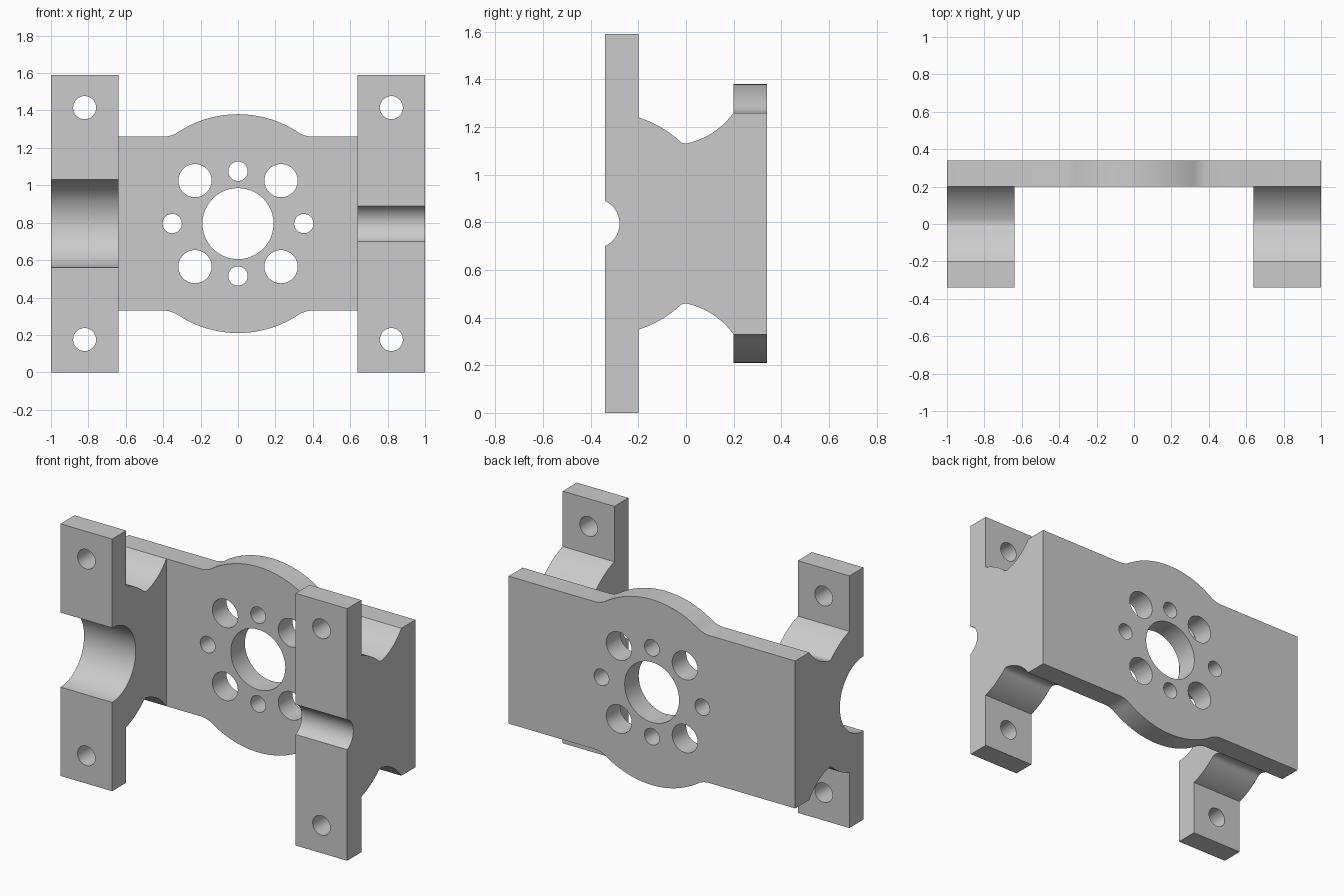
import bpy, bmesh, math
from mathutils import Vector

if "Cube" in bpy.data.objects:
    bpy.data.objects.remove(bpy.data.objects["Cube"])

ZC = 0.795          # height of the horizontal mirror plane
grey = bpy.data.materials.new("plain_grey")
grey.diffuse_color = (0.6, 0.6, 0.6, 1)
grey.use_nodes = True
grey.node_tree.nodes["Principled BSDF"].inputs["Base Color"].default_value = grey.diffuse_color


def arc(cu, cv, r, a0, a1, n):
    """Points on a circle, angles in degrees."""
    return [(cu + r * math.cos(math.radians(a0 + (a1 - a0) * i / n)),
             cv + r * math.sin(math.radians(a0 + (a1 - a0) * i / n)))
            for i in range(n + 1)]


def bow(p, q, sag, n):
    """Shallow curve from p to q, bulging sideways by sag."""
    p, q = Vector(p), Vector(q)
    d = q - p
    side = Vector((d.y, -d.x)).normalized()
    return [tuple(p + d * t + side * sag * 4 * t * (1 - t))
            for t in (i / n for i in range(n + 1))]


def extrude(name, points, axis, start, end):
    """Extrude an outline along x (points are y, z) or y (points are x, z)."""
    bm = bmesh.new()
    place = (lambda u, v: (start, u, v)) if axis == 'x' else (lambda u, v: (u, start, v))
    face = bm.faces.new([bm.verts.new(place(u, v)) for u, v in points])
    res = bmesh.ops.extrude_face_region(bm, geom=[face])
    move = (end - start, 0, 0) if axis == 'x' else (0, end - start, 0)
    bmesh.ops.translate(bm, vec=move,
                        verts=[g for g in res['geom'] if isinstance(g, bmesh.types.BMVert)])
    bmesh.ops.recalc_face_normals(bm, faces=bm.faces)
    mesh = bpy.data.meshes.new(name)
    bm.to_mesh(mesh)
    bm.free()
    mesh.materials.append(grey)
    obj = bpy.data.objects.new(name, mesh)
    bpy.context.collection.objects.link(obj)
    return obj


def drill(obj, holes, y0, y1):
    """Cut round holes (x, z, radius, sides) through obj along y."""
    bpy.context.view_layer.objects.active = obj
    for x, z, r, n in holes:
        cutter = extrude("cutter", arc(x, z, r, 0, 360, n)[:-1], 'y', y0, y1)
        cutter.hide_render = True
        mod = obj.modifiers.new("hole", 'BOOLEAN')
        mod.operation, mod.solver, mod.object = 'DIFFERENCE', 'EXACT', cutter
        bpy.ops.object.modifier_apply(modifier=mod.name)
        bpy.data.objects.remove(cutter)


def finish(obj):
    bpy.ops.object.select_all(action='DESELECT')
    obj.select_set(True)
    bpy.context.view_layer.objects.active = obj
    bpy.ops.object.shade_smooth_by_angle(angle=math.radians(30))


def flip(points):
    """Mirror an outline half about the middle height, reversing its order."""
    return [(u, 2 * ZC - v) for u, v in reversed(points)]


# Back plate with rounded bulges above and below
R, H = 0.585, 0.465
a = math.degrees(math.asin((H + 0.015) / R))
bulge = [(1, ZC + H), (0.39, ZC + H), (0.365, ZC + H + 0.004)]
bulge += arc(0, ZC, R, a, 180 - a, 32)
bulge += [(-0.365, ZC + H + 0.004), (-0.39, ZC + H), (-1, ZC + H)]
plate = extrude("back_plate", bulge + flip(bulge), 'y', 0.2, 0.34)

# Centre bore, four large diagonal holes, four small holes on the axes
holes = [(0, ZC, 0.19, 48)]
holes += [(sx * 0.23, ZC + sz * 0.23, 0.089, 28) for sx in (-1, 1) for sz in (-1, 1)]
holes += [(s * 0.352, ZC, 0.052, 18) for s in (-1, 1)]
holes += [(0, ZC + s * 0.28, 0.052, 18) for s in (-1, 1)]
drill(plate, holes, 0.1, 0.44)
finish(plate)

# Side brackets: tall front flange, curved web, bearing groove at the front
for name, x0, x1, gy, gr in (("left_bracket", -1, -0.64, -0.34, 0.235),
                             ("right_bracket", 0.64, 1, -0.383, 0.104)):
    half = math.degrees(math.acos((-0.34 - gy) / gr))
    upper = bow((0.2, ZC + H), (0.0, 1.13), -0.022, 10)
    ring = 0.467
    b0 = math.degrees(math.acos(0.32 / ring))
    b1 = math.degrees(math.acos(0.14 / ring))
    upper += arc(-0.34, ZC, ring, b0, b1, 12)
    upper += [(-0.2, 1.59), (-0.34, 1.59)]
    groove = arc(gy, ZC, gr, half, -half, 28)
    bracket = extrude(name, upper + groove + flip(upper), 'x', x0, x1)
    xm = math.copysign(0.82, x0)
    drill(bracket, [(xm, ZC + s * 0.62, 0.062, 18) for s in (-1, 1)], -0.4, -0.15)
    finish(bracket)
